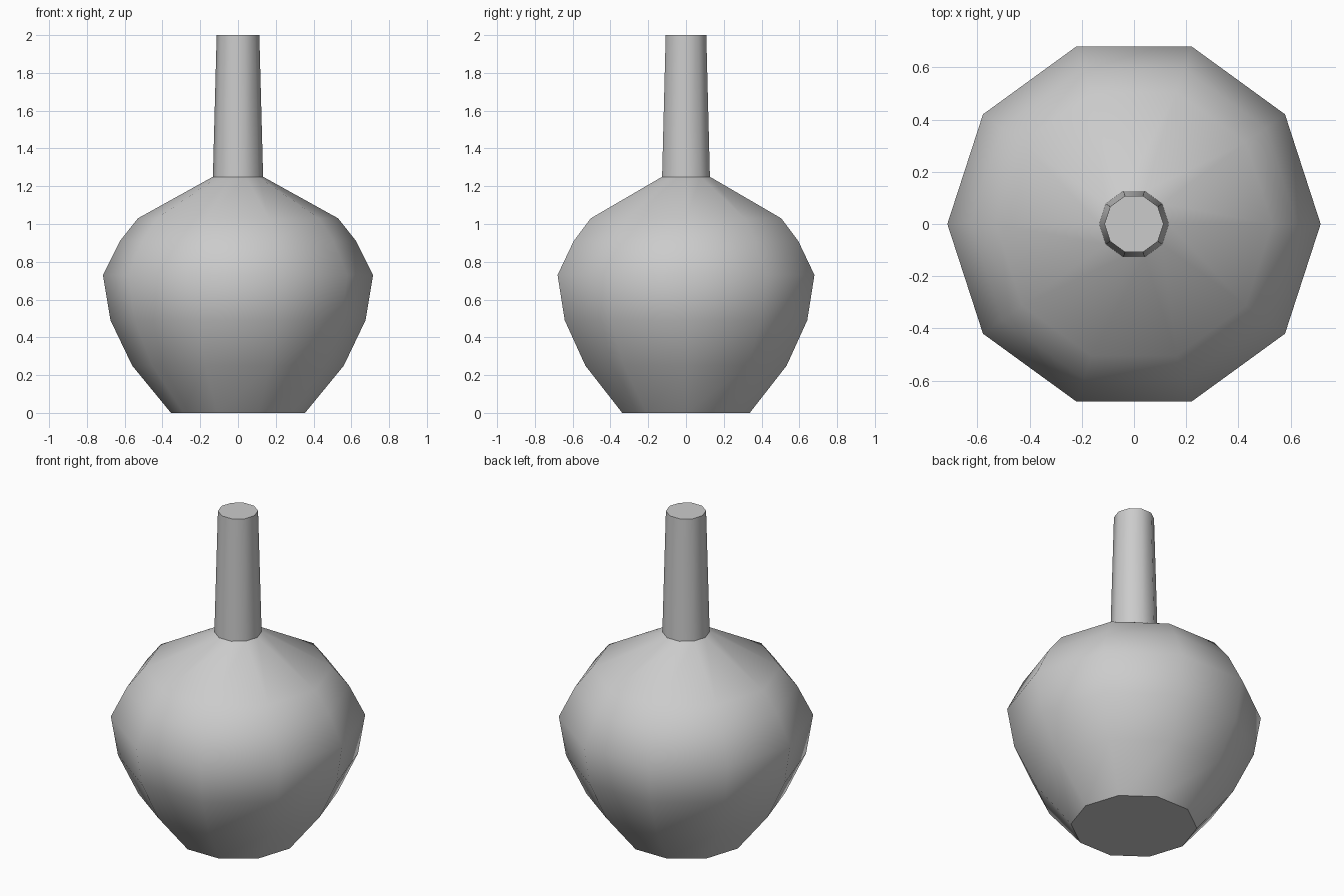
import bpy, bmesh
from math import cos, sin, pi, radians

if "Cube" in bpy.data.objects:
    bpy.data.objects.remove(bpy.data.objects["Cube"])

SIDES = 10

# Profile as (radius, height): round body, shoulder, tapered neck
PROFILE = [(0.355, 0), (0.56, 0.25), (0.675, 0.49), (0.715, 0.73),
           (0.625, 0.91), (0.53, 1.03), (0.133, 1.25), (0.113, 2.0)]


def lathe(name, profile, sides):
    bm = bmesh.new()
    rings = [[bm.verts.new((r * cos(2 * pi * i / sides), r * sin(2 * pi * i / sides), z))
              for i in range(sides)] for r, z in profile]
    for low, high in zip(rings, rings[1:]):
        for i in range(sides):
            j = (i + 1) % sides
            bm.faces.new((low[i], low[j], high[j], high[i]))
    # Flat base and closed mouth
    bm.faces.new(rings[0][::-1])
    bm.faces.new(rings[-1])
    mesh = bpy.data.meshes.new(name)
    bm.to_mesh(mesh)
    bm.free()
    obj = bpy.data.objects.new(name, mesh)
    bpy.context.collection.objects.link(obj)
    return obj


# Bottle with soft sides and crisp edges at base, neck joint and mouth
bottle = lathe("bottle", PROFILE, SIDES)
bpy.context.view_layer.objects.active = bottle
bottle.select_set(True)
bpy.ops.object.shade_smooth_by_angle(angle=radians(42))
